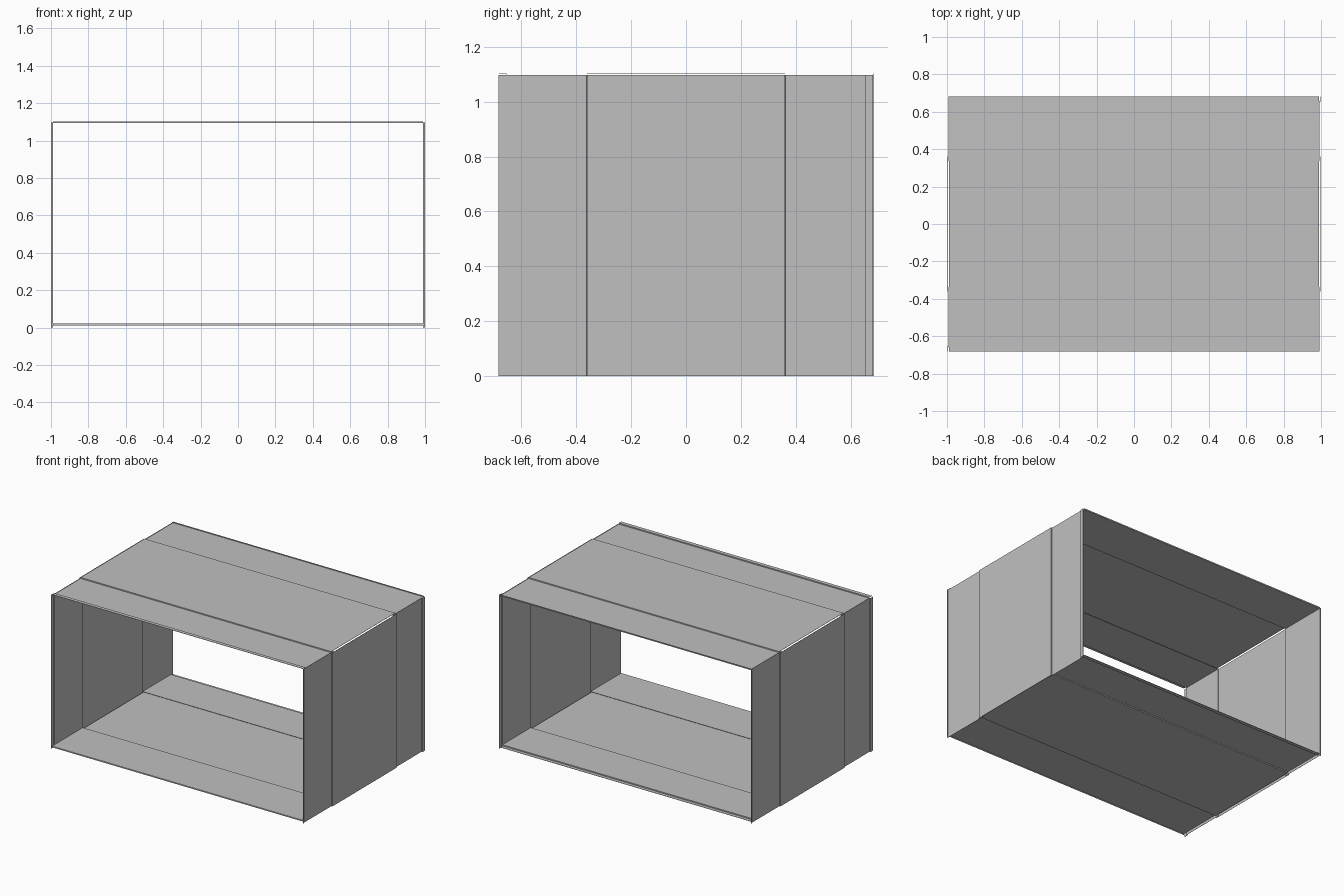
import bpy, bmesh

if "Cube" in bpy.data.objects:
    bpy.data.objects.remove(bpy.data.objects["Cube"], do_unlink=True)

grey = bpy.data.materials.new("plain grey")
grey.use_nodes = True
grey.diffuse_color = (0.53, 0.53, 0.53, 1)
grey.node_tree.nodes["Principled BSDF"].inputs["Base Color"].default_value = (0.53, 0.53, 0.53, 1)

END = 0.682    # half depth of the sleeve
JOINT = 0.337  # where the narrow end panels stop
LAP = 0.361    # how far the wide centre panel reaches
LIP = 0.656    # start of the folded end lip
STEP = 0.008   # offset between inner and outer sheet levels
THICK = 0.002

# Panel cross-sections: (position along the depth, outward offset)
PANELS = {
    "start_panel": [(-END, STEP), (-END, 0), (-JOINT, 0)],
    "centre_panel": [(-LAP, 0), (-LAP, STEP), (LAP, STEP), (LAP, 0)],
    "end_panel": [(JOINT, 0), (LIP, 0), (LIP, STEP), (END, STEP)],
}


def sheet(name, profile, place, low, high):
    """Sweep a folded profile between two positions and thicken it."""
    bm = bmesh.new()
    rows = [[bm.verts.new(place(t, d, s)) for s in (low, high)] for t, d in profile]
    for a, b in zip(rows, rows[1:]):
        bm.faces.new((a[0], a[1], b[1], b[0]))
    bmesh.ops.recalc_face_normals(bm, faces=bm.faces)
    mesh = bpy.data.meshes.new(name)
    bm.to_mesh(mesh)
    bm.free()
    mesh.materials.append(grey)
    obj = bpy.data.objects.new(name, mesh)
    bpy.context.collection.objects.link(obj)
    mod = obj.modifiers.new("thickness", 'SOLIDIFY')
    mod.thickness = THICK
    mod.offset = 0


# Four sides: how each one places (depth, offset, sweep), and its sweep range
SIDES = {
    "left_wall": (lambda t, d, s: (0.991 + d, t, s), 0.0, 1.098),
    "right_wall": (lambda t, d, s: (-0.991 - d, -t, s), 0.0, 1.098),
    "roof": (lambda t, d, s: (s, -t, 1.094 + d), -0.99, 0.99),
    "floor": (lambda t, d, s: (s, t, 0.020 - d), -0.99, 0.99),
}

for side, (place, low, high) in SIDES.items():
    for part, profile in PANELS.items():
        sheet(side + "_" + part, profile, place, low, high)
